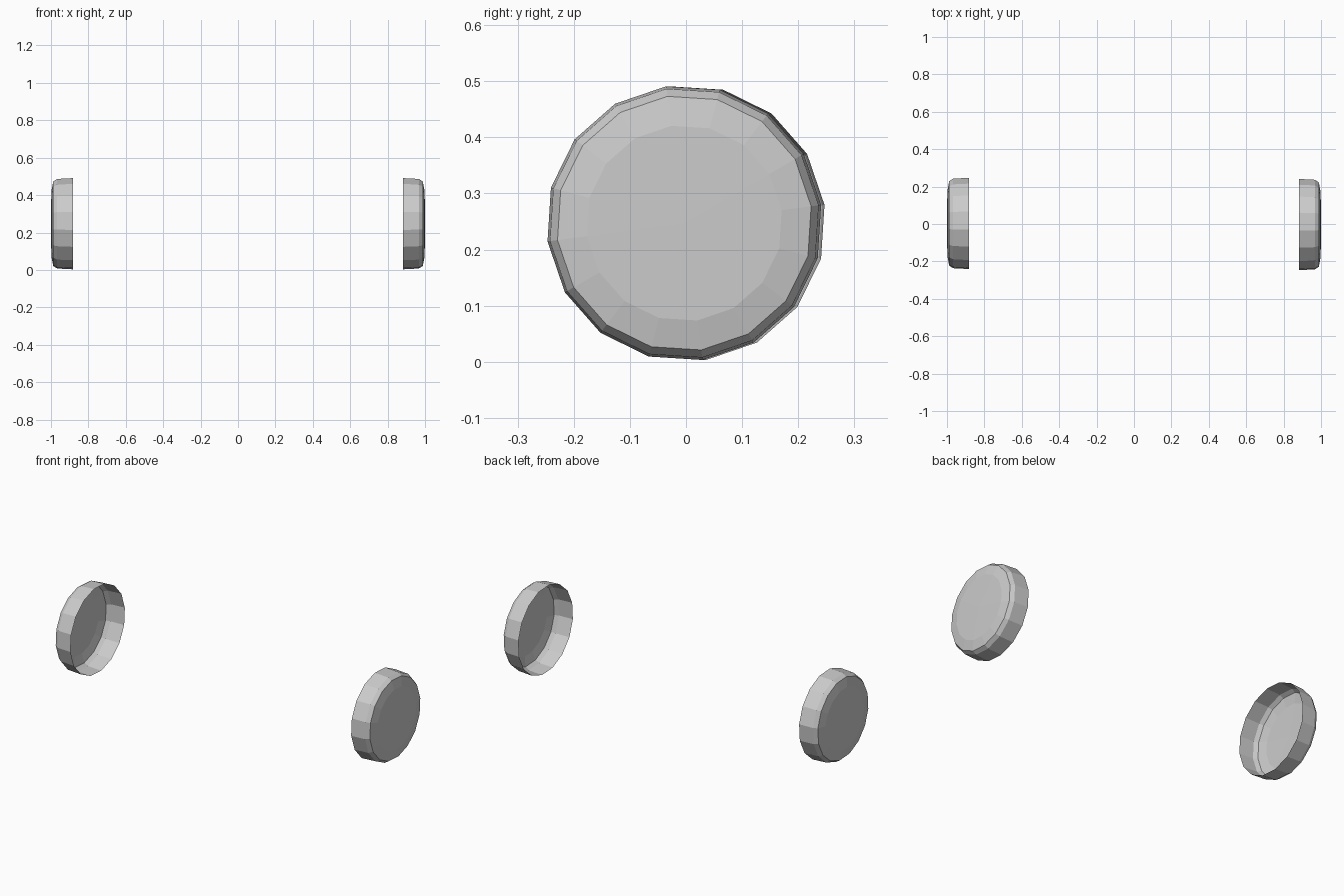
import bpy, bmesh, math

if "Cube" in bpy.data.objects:
    bpy.data.objects.remove(bpy.data.objects["Cube"])

SIDES = 16
PHASE = math.radians(7.6)
CENTRE_Z = 0.247
# (distance along x, radius) from the open rim to the domed outer face
PROFILE = [(0.883, 0.246), (0.967, 0.2415), (0.988, 0.228), (0.998, 0.175)]


def wheel_cap(name, side, y):
    bm = bmesh.new()
    rings = []
    for x, r in PROFILE:
        ring = []
        for i in range(SIDES):
            a = PHASE + 2 * math.pi * i / SIDES
            ring.append(bm.verts.new((side * x, y + r * math.cos(a), CENTRE_Z + r * math.sin(a))))
        rings.append(ring)
    # open side wall, bevel and dome
    for a, b in zip(rings, rings[1:]):
        for i in range(SIDES):
            j = (i + 1) % SIDES
            bm.faces.new((a[i], a[j], b[j], b[i]))
    # shallow fan closing the outer face
    tip = bm.verts.new((side * 1.0, y, CENTRE_Z))
    last = rings[-1]
    for i in range(SIDES):
        bm.faces.new((last[i], last[(i + 1) % SIDES], tip))
    # the right-hand winding faces outward; flip the mirrored cap
    if side < 0:
        bmesh.ops.reverse_faces(bm, faces=bm.faces[:])
    mesh = bpy.data.meshes.new(name)
    bm.to_mesh(mesh)
    bm.free()
    bpy.context.collection.objects.link(bpy.data.objects.new(name, mesh))


wheel_cap("right_wheel_cap", 1, -0.003)
wheel_cap("left_wheel_cap", -1, 0.003)
